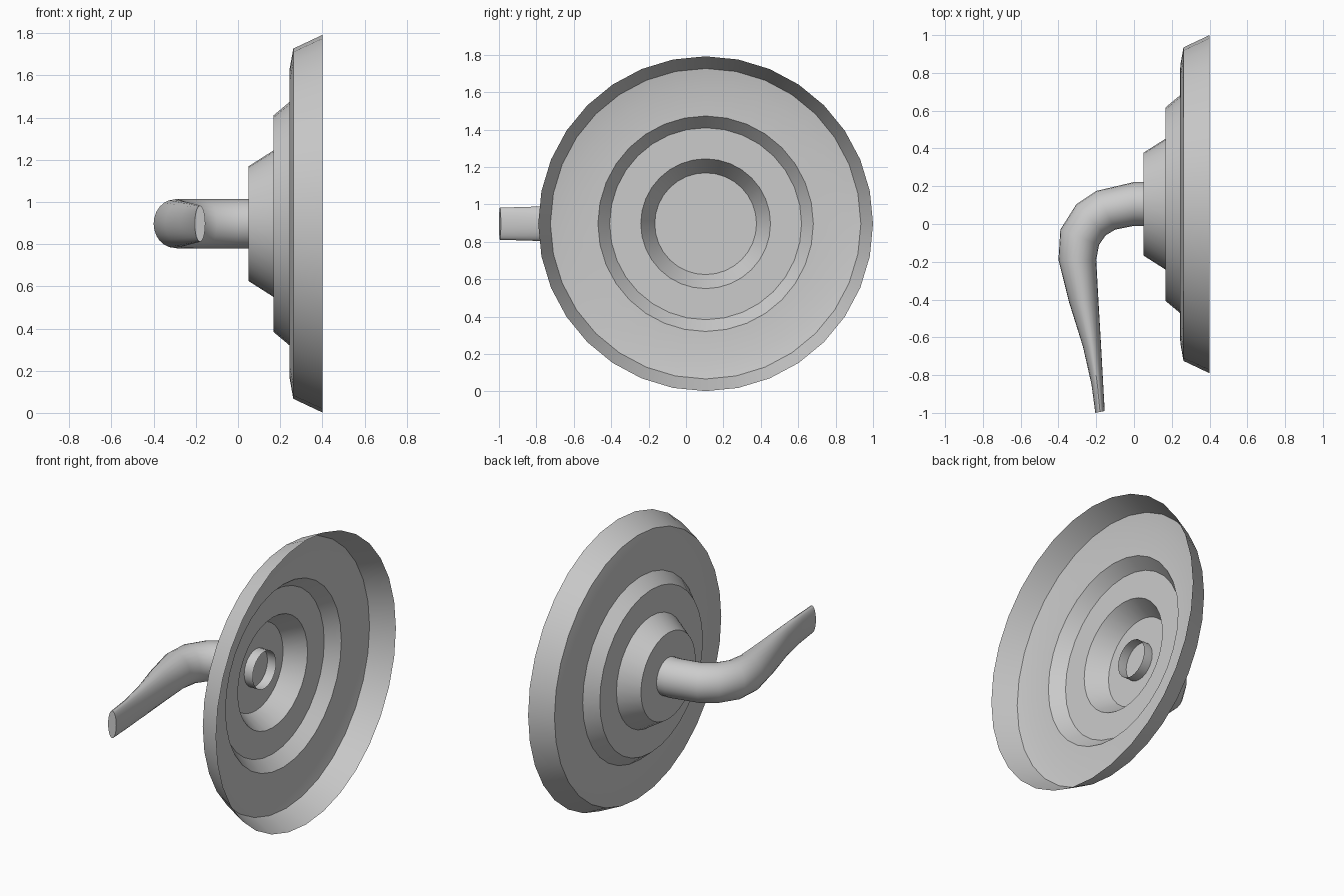
import bpy, bmesh, math

if "Cube" in bpy.data.objects:
    bpy.data.objects.remove(bpy.data.objects["Cube"])

CY, CZ = 0.105, 0.897


def skin_rings(name, rings, cap_start=False, cap_end=False):
    """Join equal-sized closed rings of points into one smooth skin."""
    bm = bmesh.new()
    loops = [[bm.verts.new(p) for p in ring] for ring in rings]
    n = len(loops[0])
    for a, b in zip(loops, loops[1:]):
        for i in range(n):
            j = (i + 1) % n
            bm.faces.new((a[i], a[j], b[j], b[i]))
    if cap_start:
        bm.faces.new(loops[0][::-1])
    if cap_end:
        bm.faces.new(loops[-1])
    mesh = bpy.data.meshes.new(name)
    bm.to_mesh(mesh)
    bm.free()
    obj = bpy.data.objects.new(name, mesh)
    bpy.context.collection.objects.link(obj)
    bpy.ops.object.select_all(action='DESELECT')
    obj.select_set(True)
    bpy.context.view_layer.objects.active = obj
    bpy.ops.object.shade_smooth_by_angle(angle=math.radians(30))
    return obj


def turn(n):
    return [(math.cos(2 * math.pi * i / n), math.sin(2 * math.pi * i / n)) for i in range(n)]


# Stepped wall plate: thin hollow shell turned about the x axis (x, radius)
profile = [(0.05, 0.272), (0.168, 0.347), (0.168, 0.513), (0.243, 0.576),
           (0.245, 0.735), (0.262, 0.83), (0.40, 0.895)]
skin_rings("wall_plate",
           [[(x, CY + r * c, CZ + r * s) for c, s in turn(32)] for x, r in profile],
           cap_start=True)

# Lever handle: outer x, y, inner x, y, half height of each oval section
sections = [
    (0.11, 0.222, 0.11, -0.01, 0.117),
    (0.00, 0.222, 0.00, -0.01, 0.117),
    (-0.20, 0.175, -0.10, -0.03, 0.117),
    (-0.305, 0.105, -0.15, -0.06, 0.117),
    (-0.39, -0.03, -0.185, -0.11, 0.117),
    (-0.40, -0.19, -0.20, -0.19, 0.115),
    (-0.345, -0.41, -0.188, -0.41, 0.107),
    (-0.27, -0.65, -0.174, -0.65, 0.097),
    (-0.225, -0.85, -0.163, -0.85, 0.090),
    (-0.205, -1.00, -0.155, -0.99, 0.086),
]
rings = []
for ox, oy, ix, iy, h in sections:
    mx, my, dx, dy = (ox + ix) / 2, (oy + iy) / 2, (ox - ix) / 2, (oy - iy) / 2
    rings.append([(mx + dx * c, my + dy * c, CZ + h * s) for c, s in turn(24)])
# rings run toward -x, so flip them to face outward
skin_rings("lever_handle", [r[::-1] for r in rings], cap_end=True)
